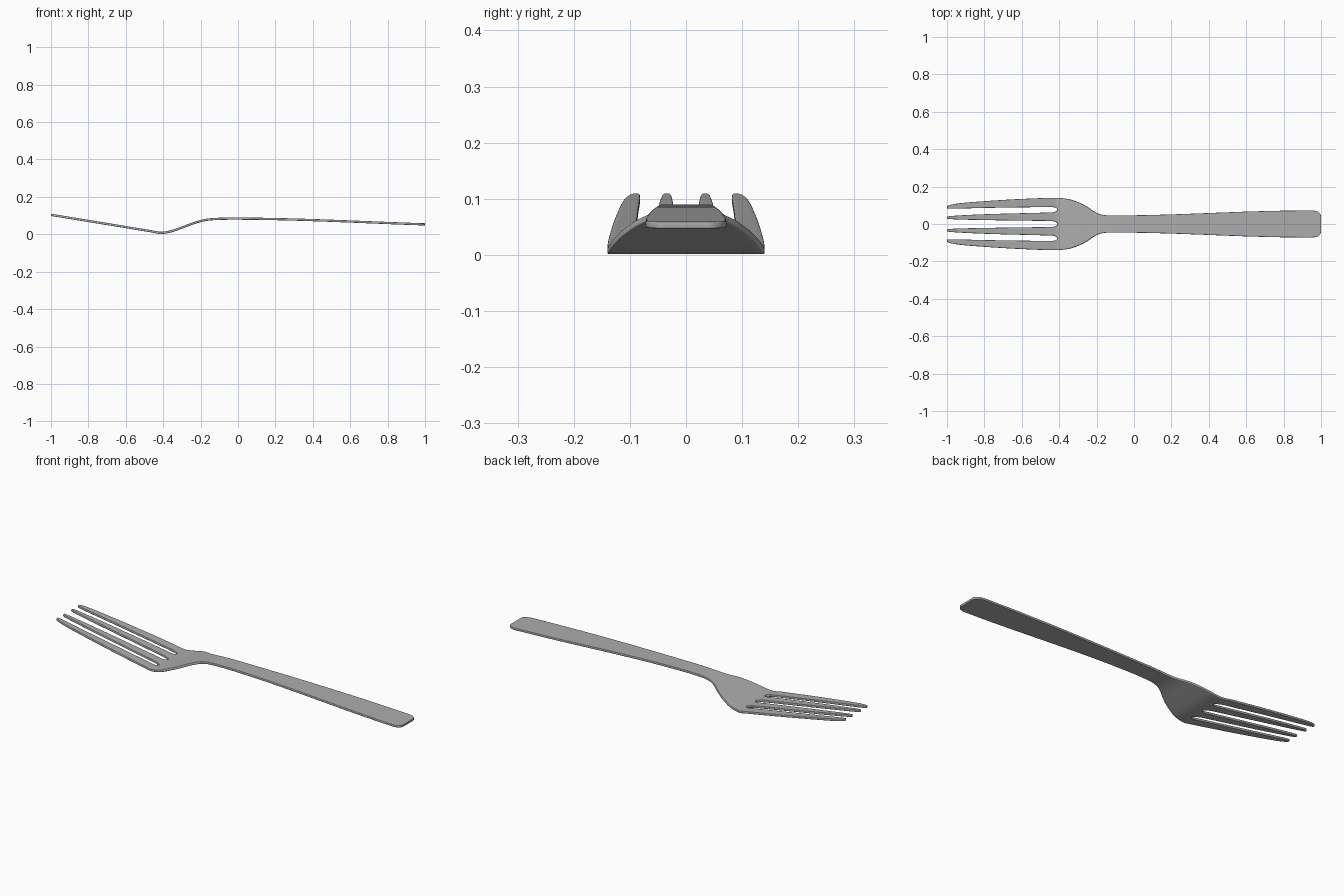
import bpy, bmesh, math

if "Cube" in bpy.data.objects:
    bpy.data.objects.remove(bpy.data.objects["Cube"])


def curve(points, x):
    """Smooth interpolation through (x, value) points."""
    n = len(points)
    if x <= points[0][0]:
        return points[0][1]
    if x >= points[-1][0]:
        return points[-1][1]
    i = max(k for k in range(n - 1) if points[k][0] <= x)

    def slope(k):
        if k == 0 or k == n - 1:
            a, b = (0, 1) if k == 0 else (n - 2, n - 1)
            return (points[b][1] - points[a][1]) / (points[b][0] - points[a][0])
        s0 = (points[k][1] - points[k-1][1]) / (points[k][0] - points[k-1][0])
        s1 = (points[k+1][1] - points[k][1]) / (points[k+1][0] - points[k][0])
        return 0 if s0 * s1 <= 0 else 2 * s0 * s1 / (s0 + s1)

    h = points[i+1][0] - points[i][0]
    t = (x - points[i][0]) / h
    return ((2*t**3 - 3*t**2 + 1) * points[i][1] + (t**3 - 2*t**2 + t) * h * slope(i)
            + (3*t**2 - 2*t**3) * points[i+1][1] + (t**3 - t**2) * h * slope(i+1))


# Side profile, half width of the outline, and the slots between tines
HEIGHT = [(-1, .104), (-.7, .055), (-.46, .0155), (-.41, .0075), (-.37, .013), (-.3, .036),
          (-.22, .065), (-.17, .077), (-.12, .082), (-.03, .084), (.1, .083), (1, .053)]
WIDTH = [(-1, .094), (-.985, .101), (-.94, .110), (-.8, .122), (-.6, .134), (-.42, .14),
         (-.36, .135), (-.3, .117), (-.25, .092), (-.21, .065), (-.18, .052), (-.14, .046),
         (-.08, .046), (.9, .072), (.955, .072), (.98, .067), (.993, .057), (1, .045)]
SIDE_POS = [(-1, .0615), (-.8, .069), (-.41, .077)]
SIDE_HALF = [(-1, .0225), (-.985, .0198), (-.9, .0178), (-.41, .0145)]
MID_HALF = [(-1, .029), (-.985, .0265), (-.9, .023), (-.41, .0155)]
ROOT = -.41
STEPS = 4


def slot_edges(x):
    """Five column lines as (lower, upper) edges; slots close in a round end at ROOT."""
    w = curve(WIDTH, x)
    if x >= ROOT:
        f = curve(SIDE_POS, ROOT) / curve(WIDTH, ROOT)
        return [(y, y) for y in (-w, -w * f, 0, w * f, w)]
    r = .035
    d = min(ROOT - x, r)
    close = math.sqrt(1 - (1 - d / r) ** 2)
    s, h, m = curve(SIDE_POS, x), curve(SIDE_HALF, x) * close, curve(MID_HALF, x) * close
    return [(-w, -w), (-s - h, -s + h), (-m, m), (s - h, s + h), (w, w)]


# Stations along the length, denser at bends and ends
xs = [-1, -.994, -.985, -.97, -.94]
xs += [-.9 + .05 * i for i in range(9)]
xs += [-.46, -.445, -.435, -.425, -.418, -.413, ROOT]
xs += [-.4 + .015 * i for i in range(20)]
xs += [-.09, -.05, 0] + [.1 * i for i in range(1, 10)]
xs += [.93, .955, .968, .98, .987, .993, .997, 1]

# Four strips that part into tines and join into the handle
bm = bmesh.new()
for strip in range(4):
    rows = []
    for x in xs:
        e = slot_edges(x)
        a, b = e[strip][1], e[strip + 1][0]
        z = curve(HEIGHT, x)
        rows.append([bm.verts.new((x, a + (b - a) * k / STEPS, z)) for k in range(STEPS + 1)])
    for r0, r1 in zip(rows, rows[1:]):
        for k in range(STEPS):
            bm.faces.new((r0[k], r1[k], r1[k + 1], r0[k + 1]))
bmesh.ops.remove_doubles(bm, verts=bm.verts, dist=1e-5)
bmesh.ops.recalc_face_normals(bm, faces=bm.faces)
mesh = bpy.data.meshes.new("fork")
bm.to_mesh(mesh)
bm.free()
fork = bpy.data.objects.new("fork", mesh)
bpy.context.collection.objects.link(fork)

# Dark steel colour
steel = bpy.data.materials.new("steel")
steel.diffuse_color = (.42, .42, .42, 1)
steel.use_nodes = True
steel.node_tree.nodes["Principled BSDF"].inputs["Base Color"].default_value = steel.diffuse_color
mesh.materials.append(steel)

# Metal thickness with rounded edges
solid = fork.modifiers.new("thickness", 'SOLIDIFY')
solid.thickness = .012
solid.offset = 0
bevel = fork.modifiers.new("soft_edges", 'BEVEL')
bevel.width = .005
bevel.segments = 3
bevel.limit_method = 'ANGLE'
bevel.angle_limit = math.radians(50)

# Smooth shading all over
for face in mesh.polygons:
    face.use_smooth = True
